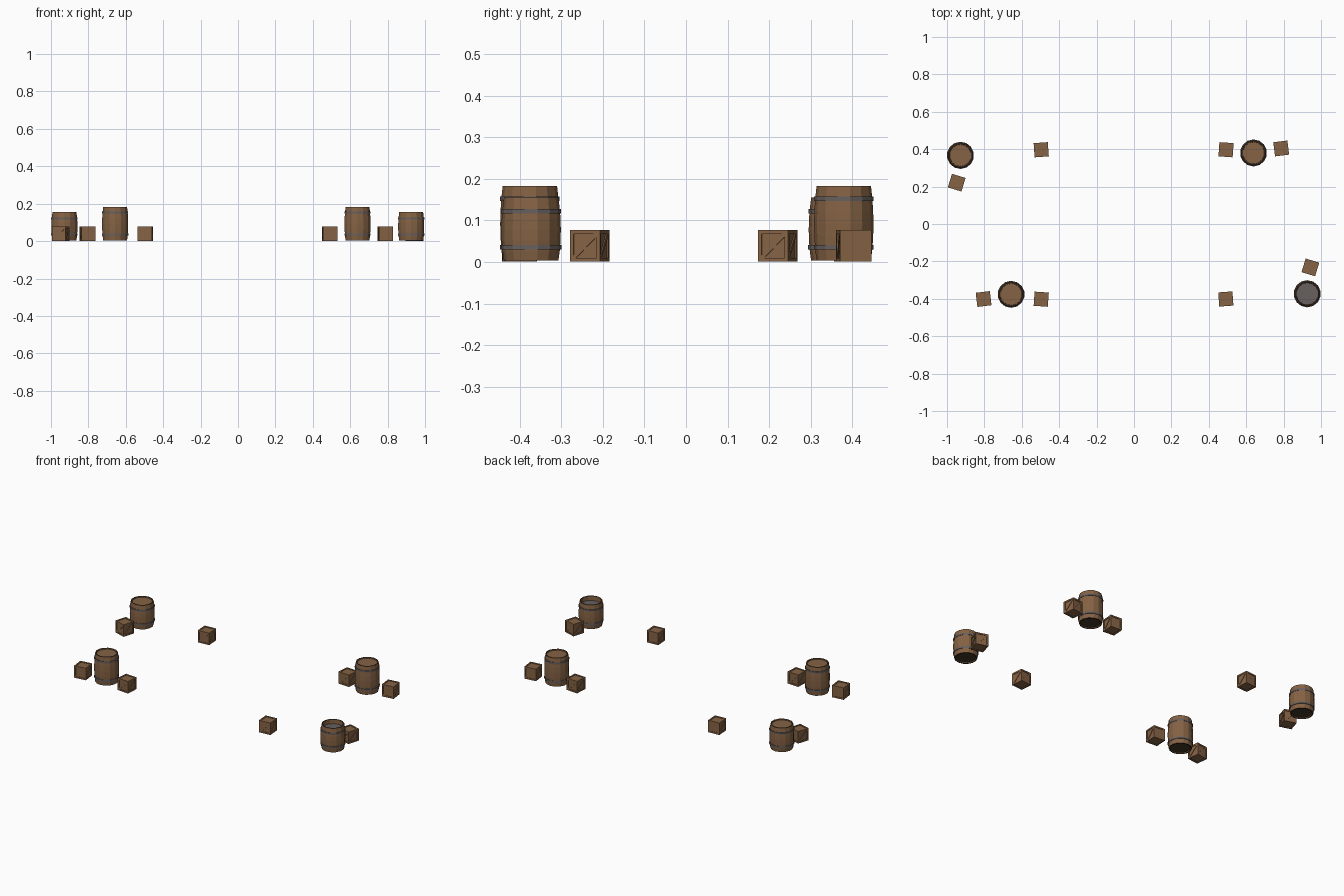
import bpy, bmesh, math
from mathutils import Matrix

if "Cube" in bpy.data.objects:
    bpy.data.objects.remove(bpy.data.objects["Cube"])


def material(name, col):
    m = bpy.data.materials.new(name)
    m.diffuse_color = (*col, 1)
    m.use_nodes = True
    m.node_tree.nodes["Principled BSDF"].inputs["Base Color"].default_value = m.diffuse_color
    return m


WOOD = material("brown_wood", (0.235, 0.123, 0.058))
IRON = material("hoop_iron", (0.135, 0.115, 0.113))
DARK = material("dark_wood", (0.06, 0.035, 0.019))


def finish(bm, name, mats, loc, rot=0):
    bmesh.ops.recalc_face_normals(bm, faces=bm.faces[:])
    me = bpy.data.meshes.new(name)
    bm.to_mesh(me)
    bm.free()
    for m in mats:
        me.materials.append(m)
    ob = bpy.data.objects.new(name, me)
    ob.location = loc
    ob.rotation_euler.z = math.radians(rot)
    bpy.context.collection.objects.link(ob)
    return ob


SIDES = 14


def lathe(bm, profile, closed=False, caps=False):
    """Spin an (r, z) profile into flat facets."""
    rings = [[bm.verts.new((r * math.cos(2 * math.pi * (i + 0.5) / SIDES),
                            r * math.sin(2 * math.pi * (i + 0.5) / SIDES), z))
              for i in range(SIDES)] for r, z in profile]
    pairs = list(zip(rings, rings[1:]))
    if closed:
        pairs.append((rings[-1], rings[0]))
    for a, b in pairs:
        for i in range(SIDES):
            j = (i + 1) % SIDES
            bm.faces.new((a[i], a[j], b[j], b[i]))
    if caps:
        bm.faces.new(rings[0][::-1])
        bm.faces.new(rings[-1])


def body_radius(z, h):
    t = (z / h - 0.5) * 2
    return 0.0715 - 0.006 * t * t


def barrel(name, x, y, h, hoops, is_open=False):
    # staves with bulging outside, rims and recessed ends
    outer = [(body_radius(h * k / 6, h), h * k / 6) for k in range(7)]
    lid = h - (0.05 if is_open else 0.006)
    outer[0] = (outer[0][0], 0.003)
    profile = [(0.056, 0.008), (0.058, 0.003)] + outer + [(0.059, h), (0.058, lid)]
    bm = bmesh.new()
    lathe(bm, profile, caps=True)
    # dark rims and underside
    bm.normal_update()
    for f in bm.faces:
        c = f.calc_center_median()
        flat = abs(f.normal.z) > 0.9
        if flat and (c.z < h / 2 or len(f.verts) == 4):
            f.material_index = 1
    finish(bm, name, [WOOD, DARK], (x, y, 0))
    # iron hoops; the upper one is a full disc, seen inside the open barrel
    bm = bmesh.new()
    for z in hoops:
        r = body_radius(z, h) + 0.003
        lathe(bm, [(r, z - 0.0055), (r, z + 0.0055)], caps=True)
    finish(bm, name + "_hoops", [IRON], (x, y, 0))


def box(bm, centre, size, pre=Matrix()):
    m = pre @ Matrix.Translation(centre) @ Matrix.Diagonal((*size, 1))
    bmesh.ops.create_cube(bm, size=1, matrix=m)


def crate(name, x, y, rot):
    s, w = 0.076, 0.009
    half = s / 2
    bm = bmesh.new()
    # inner box
    box(bm, (0, 0, half), (s - 0.007,) * 3)
    e = half - w / 2
    for a in (-1, 1):
        for b in (-1, 1):
            # corner posts and rails
            box(bm, (a * e, b * e, half), (w, w, s))
            box(bm, (0, a * e, half + b * e), (s - 2 * w, w, w))
            box(bm, (a * e, 0, half + b * e), (w, s - 2 * w, w))
    # diagonal braces on the four sides
    for k in range(4):
        pre = (Matrix.Rotation(k * math.pi / 2, 4, 'Z')
               @ Matrix.Translation((0, -half + 0.002, half))
               @ Matrix.Rotation(-math.pi / 4, 4, 'Y'))
        box(bm, (0, 0, 0), (s * 1.1, 0.003, w), pre)
    finish(bm, name, [WOOD], (x, y, 0.001), rot)


# barrels: two tall, two short (one of them open)
TALL, SHORT = (0.035, 0.152), (0.035, 0.122)
barrel("short_barrel_left", -0.928, 0.367, 0.155, SHORT)
barrel("tall_barrel_right", 0.639, 0.38, 0.183, TALL)
barrel("tall_barrel_left", -0.657, -0.376, 0.183, TALL)
barrel("open_barrel_right", 0.926, -0.373, 0.155, SHORT, True)

# crates: x, y, turn in degrees
for i, c in enumerate([(-0.496, 0.397, 4), (0.492, 0.397, -4),
                       (-0.496, -0.402, -4), (0.491, -0.401, 4),
                       (0.787, 0.404, 7), (-0.804, -0.401, 7),
                       (-0.948, 0.221, -17), (0.943, -0.232, -17)]):
    crate("crate_%d" % (i + 1), *c)
